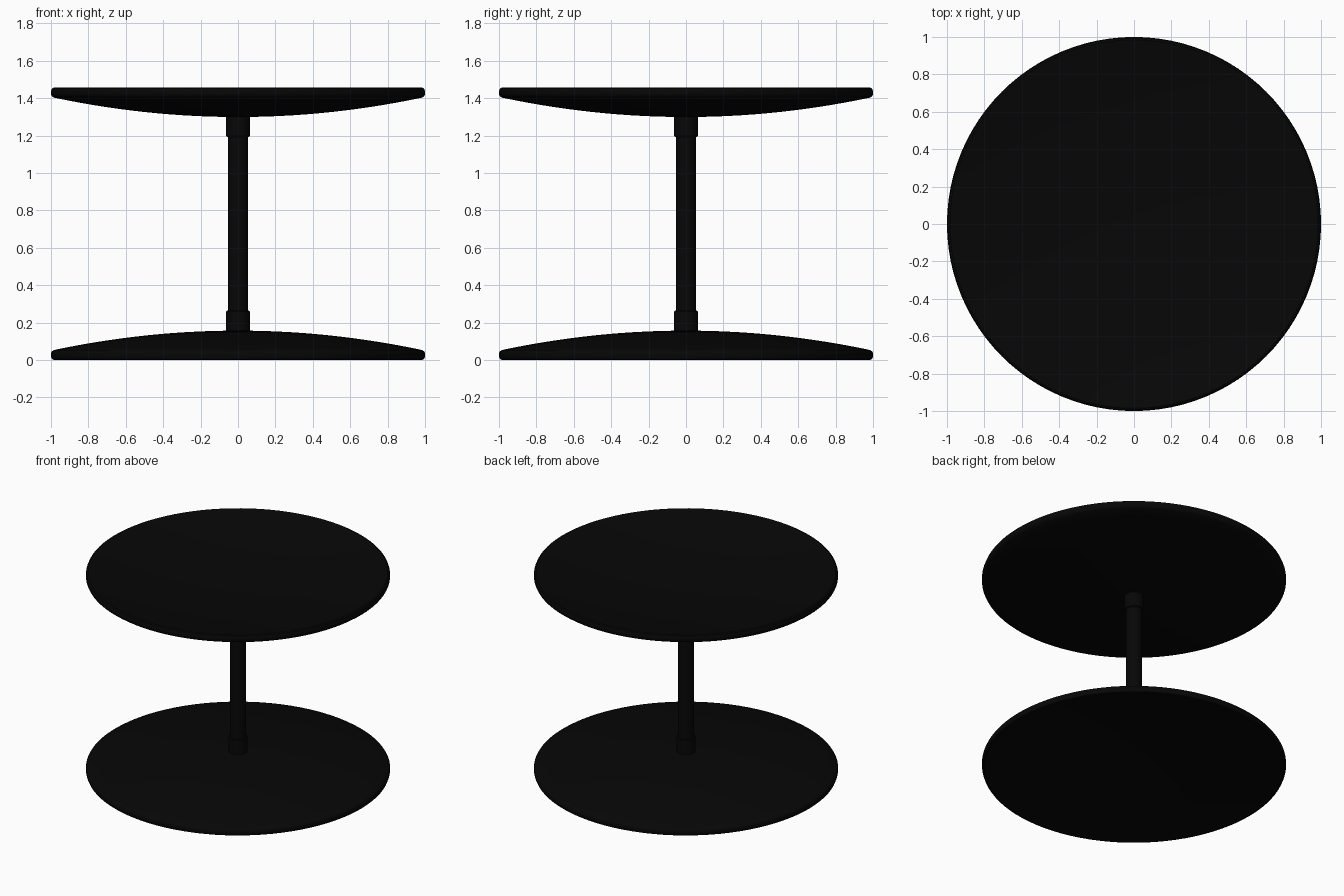
import bpy
import bmesh
import math

if "Cube" in bpy.data.objects:
    bpy.data.objects.remove(bpy.data.objects["Cube"])

SEGMENTS = 96
HEIGHT = 1.456

black = bpy.data.materials.new("black")
black.diffuse_color = (0.002, 0.002, 0.002, 1.0)
black.use_nodes = True
black.node_tree.nodes["Principled BSDF"].inputs["Base Color"].default_value = black.diffuse_color


def lathe(name, profile):
    """Revolve (radius, z) points around the z axis; radius 0 makes a pole."""
    bm = bmesh.new()
    rings = []
    for r, z in profile:
        if r == 0:
            rings.append([bm.verts.new((0, 0, z))] * SEGMENTS)
        else:
            angles = [2 * math.pi * i / SEGMENTS for i in range(SEGMENTS)]
            rings.append([bm.verts.new((r * math.cos(a), r * math.sin(a), z)) for a in angles])
    for low, high in zip(rings, rings[1:]):
        for i in range(SEGMENTS):
            j = (i + 1) % SEGMENTS
            corners = [low[i], low[j], high[j], high[i]]
            bm.faces.new(list(dict.fromkeys(corners)))
    bmesh.ops.recalc_face_normals(bm, faces=bm.faces)
    mesh = bpy.data.meshes.new(name)
    bm.to_mesh(mesh)
    bm.free()
    mesh.materials.append(black)
    obj = bpy.data.objects.new(name, mesh)
    bpy.context.collection.objects.link(obj)
    bpy.ops.object.select_all(action='DESELECT')
    bpy.context.view_layer.objects.active = obj
    obj.select_set(True)
    bpy.ops.object.shade_smooth_by_angle(angle=math.radians(35))


def flip(profile):
    return [(r, HEIGHT - z) for r, z in profile]


# Shallow dish of even thickness with a rounded rim
radii = [0.985 * i / 14 for i in range(15)]
inner = [(r, 0.107 * (0.97 - r * r)) for r in radii[:-1]]
rim = [(0.985, 0), (0.995, 0.005), (1.0, 0.018), (1.0, 0.036), (0.995, 0.046), (0.985, 0.053)]
outer = [(r, 0.157 - 0.107 * r * r) for r in reversed(radii[:-1])]
dish = inner + rim + outer

# Collar joining the column to a dish
collar = [(0, 0.14), (0.063, 0.14), (0.063, 0.258), (0.058, 0.264), (0, 0.264)]

lathe("base", dish)
lathe("tabletop", flip(dish))
lathe("lower_collar", collar)
lathe("upper_collar", flip(collar))

# Central column
lathe("column", [(0, 0.2), (0.053, 0.2), (0.053, HEIGHT - 0.2), (0, HEIGHT - 0.2)])
